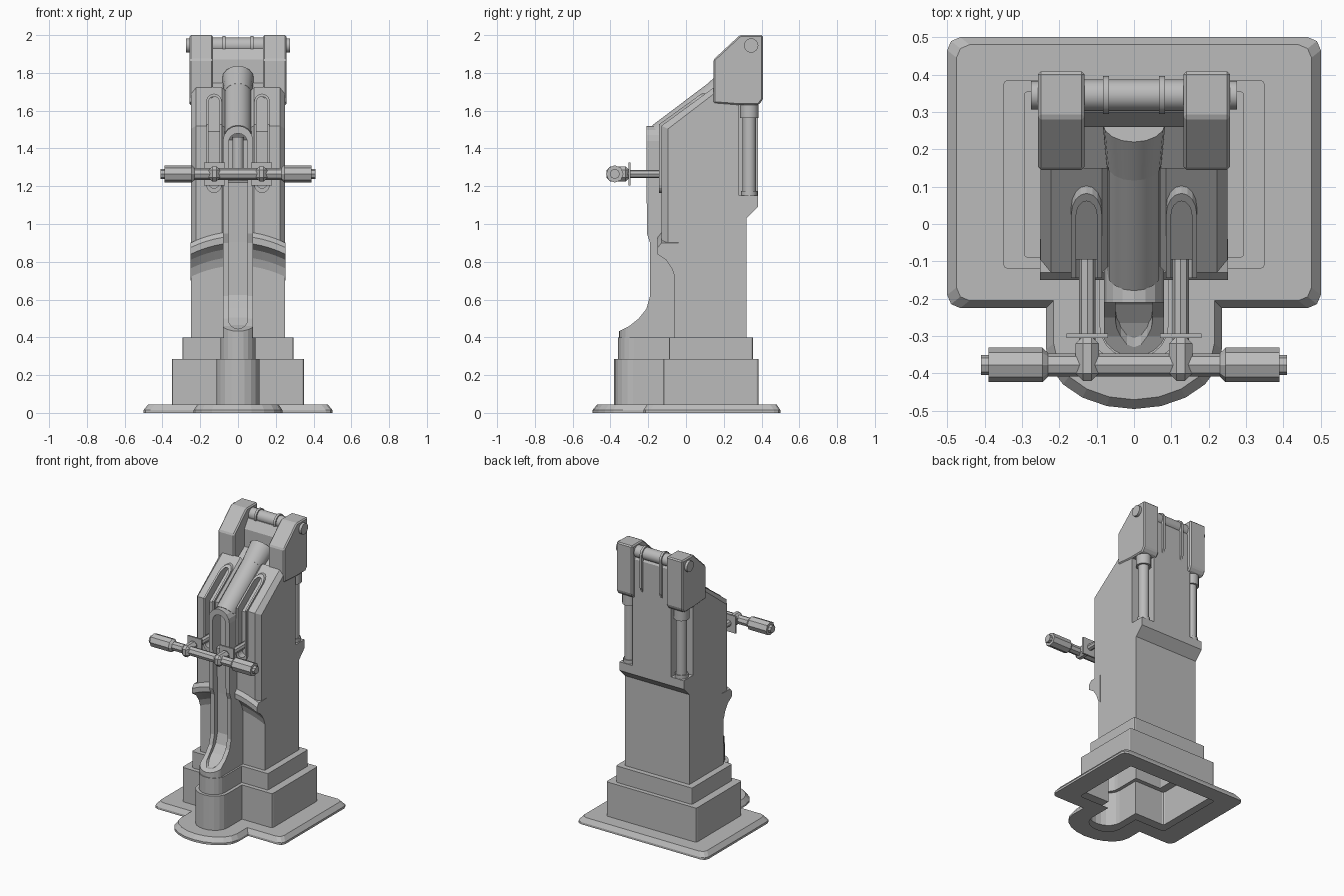
import bpy, bmesh, math
from mathutils import Vector

if "Cube" in bpy.data.objects:
    bpy.data.objects.remove(bpy.data.objects["Cube"])

grey = bpy.data.materials.new("plain_grey")
grey.use_nodes = True
grey.diffuse_color = (0.5, 0.5, 0.5, 1)
grey.node_tree.nodes["Principled BSDF"].inputs["Base Color"].default_value = (0.5, 0.5, 0.5, 1)


def finish(name, bm, smooth=False):
    bmesh.ops.recalc_face_normals(bm, faces=bm.faces)
    mesh = bpy.data.meshes.new(name)
    bm.to_mesh(mesh)
    bm.free()
    mesh.materials.append(grey)
    ob = bpy.data.objects.new(name, mesh)
    bpy.context.collection.objects.link(ob)
    if smooth:
        activate(ob)
        bpy.ops.object.shade_smooth_by_angle(angle=math.radians(35))
    return ob


def activate(ob):
    bpy.ops.object.select_all(action='DESELECT')
    ob.select_set(True)
    bpy.context.view_layer.objects.active = ob


def loft(name, sections, caps=(True, True)):
    """Skin a row of closed sections that share one point count."""
    bm = bmesh.new()
    rings = [[bm.verts.new(p) for p in s] for s in sections]
    n = len(rings[0])
    for a, b in zip(rings, rings[1:]):
        for i in range(n):
            bm.faces.new((a[i], a[(i + 1) % n], b[(i + 1) % n], b[i]))
    if caps[0]:
        bm.faces.new(rings[0])
    if caps[1]:
        bm.faces.new(rings[-1])
    return finish(name, bm)


def slab(name, profile, x0, x1):
    """Extrude a side profile (y, z) across x."""
    return loft(name, [[(x, y, z) for y, z in profile] for x in (x0, x1)])


def stadium(name, x, r, z0, z1, y0, y1):
    """Round-ended upright slot shape, extruded along y."""
    arc = [math.pi * i / 8 for i in range(9)]
    pts = [(x + r * math.cos(a), z1 - r + r * math.sin(a)) for a in arc]
    pts += [(x - r * math.cos(a), z0 + r - r * math.sin(a)) for a in arc]
    return loft(name, [[(px, y, pz) for px, pz in pts] for y in (y0, y1)])


def boolean(ob, tool, op):
    mod = ob.modifiers.new("cut", 'BOOLEAN')
    mod.operation, mod.object, mod.solver = op, tool, 'EXACT'
    activate(ob)
    bpy.ops.object.modifier_apply(modifier=mod.name)
    bpy.data.objects.remove(tool)
    return ob


def rod(name, p, q, r, sides=16, r2=None):
    p, q = Vector(p), Vector(q)
    bm = bmesh.new()
    bmesh.ops.create_cone(bm, cap_ends=True, segments=sides, radius1=r,
                          radius2=r if r2 is None else r2, depth=(q - p).length)
    turn = (q - p).to_track_quat('Z', 'Y').to_matrix()
    bmesh.ops.rotate(bm, verts=bm.verts, matrix=turn)
    bmesh.ops.translate(bm, verts=bm.verts, vec=(p + q) / 2)
    return finish(name, bm, sides > 8)


def box(name, x0, x1, y0, y1, z0, z1):
    return slab(name, [(y0, z0), (y1, z0), (y1, z1), (y0, z1)], x0, x1)


def chamfer(ob, width):
    mod = ob.modifiers.new("chamfer", 'BEVEL')
    mod.width, mod.segments = width, 1
    return ob


def outline(z, hw, front, back, lobe, nose, depth, c):
    """Plan outline: a block with a rounded lobe in front."""
    half = [(lobe * math.sin(a), nose + depth - depth * math.cos(a))
            for a in [math.pi / 2 * i / 5 for i in range(6)]]
    half += [(lobe, front), (hw - c, front), (hw - c * .3, front + c * .3), (hw, front + c),
             (hw, back - c), (hw - c * .3, back - c * .3), (hw - c, back)]
    pts = half + [(-x, y) for x, y in reversed(half[1:])]
    return [(x, y, z) for x, y in pts]


# Stepped pedestal, hollow underneath
tier1 = (0.35, -0.12, 0.385, 0.115, -0.38, 0.1, 0.012)
tier2 = (0.295, -0.09, 0.355, 0.092, -0.36, 0.085, 0.01)
loft("pedestal", [
    outline(0, *tier1),
    outline(0, 0.5, -0.225, 0.5, 0.235, -0.495, 0.16, 0.035),
    outline(0.015, 0.5, -0.225, 0.5, 0.235, -0.495, 0.16, 0.035),
    outline(0.045, 0.475, -0.205, 0.48, 0.215, -0.47, 0.15, 0.035),
    outline(0.045, *tier1), outline(0.285, *tier1),
    outline(0.285, *tier2), outline(0.4, *tier2)], (False, True))

# Column core with the flared rear shelf
slab("column", [(-0.06, 0.39), (0.32, 0.39), (0.32, 1.03), (0.38, 1.09), (0.38, 1.15),
                (0.28, 1.15), (0.28, 1.76), (0.15, 1.67), (-0.095, 1.49), (-0.095, 0.9),
                (-0.06, 0.85)], -0.25, 0.25)
slab("rear_panel", [(0.25, 1.1), (0.38, 1.1), (0.38, 1.9), (0.36, 1.93), (0.3, 1.93),
                    (0.26, 1.87), (0.26, 1.7)], -0.15, 0.15)

# Arched lip over the lower front
lip = [(-0.04, 0.7), (-0.06, 0.72), (-0.075, 0.765), (-0.105, 0.81), (-0.15, 0.84),
       (-0.15, 0.875), (-0.13, 0.9), (-0.04, 0.9)]
loft("arched_lip", [[(x, y, z + 0.06 * (1 - (x / 0.252) ** 2)) for y, z in lip]
                    for x in [0.252 * i / 6 for i in range(-6, 7)]])


def front_profile(d):
    """Upright then sloping front, set back by d."""
    return [(-0.13 + d, 0.9), (-0.13 + d, 1.52 - d / 2), (0.15, 1.725 - d), (0.15, 1.6),
            (-0.05, 1.45), (-0.05, 0.9)]


for s, side in ((1, "left"), (-1, "right")):
    # Slotted front panel with chamfered outer edge and raised slot rim
    panel = loft(side + "_front_panel", [[(s * x, y, z) for y, z in front_profile(d)]
                 for x, d in ((0.07, 0.015), (0.085, 0), (0.222, 0), (0.25, 0.034))])
    boolean(panel, stadium("slot", s * 0.127, 0.028, 1.19, 1.675, -0.3, 0.3), 'DIFFERENCE')
    rim = slab(side + "_slot_rim", front_profile(-0.014), s * 0.08, s * 0.175)
    boolean(rim, stadium("rim_outer", s * 0.127, 0.041, 1.165, 1.69, -0.3, 0.3), 'INTERSECT')
    boolean(rim, stadium("rim_inner", s * 0.127, 0.028, 1.19, 1.675, -0.4, 0.4), 'DIFFERENCE')

    # Head cheek and rear piston
    chamfer(slab(side + "_head_cheek",
                 [(0.145, 1.64), (0.145, 1.87), (0.285, 2.0), (0.408, 2.0), (0.408, 1.66),
                  (0.385, 1.63), (0.27, 1.63)], s * 0.132, s * 0.257), 0.008)
    rod(side + "_head_pin", (s * 0.25, 0.345, 1.945), (s * 0.275, 0.345, 1.945), 0.038)
    rod(side + "_piston_rod", (s * 0.2, 0.335, 1.14), (s * 0.2, 0.335, 1.6), 0.036, 12)
    rod(side + "_piston_collar", (s * 0.2, 0.335, 1.56), (s * 0.2, 0.335, 1.64), 0.05, 12)
    rod(side + "_piston_foot", (s * 0.2, 0.335, 1.15), (s * 0.2, 0.335, 1.175), 0.043, 12)

    # Clamp ring with its strap down the back
    rod(side + "_clamp_ring", (s * 0.067, 0.345, 1.945), (s * 0.083, 0.345, 1.945), 0.051)
    slab(side + "_clamp_strap", [(0.37, 1.66), (0.395, 1.72), (0.395, 1.945), (0.37, 1.945)],
         s * 0.067, s * 0.083)

    # Handle half: arm, flange, knuckle, grip and end stub
    x = s * 0.125
    rod(side + "_handle_arm", (x, -0.31, 1.265), (x, -0.08, 1.265), 0.022, 8)
    box(side + "_arm_flange", x - 0.055, x + 0.055, -0.305, -0.293, 1.205, 1.325)
    chamfer(box(side + "_knuckle", x - 0.031, x + 0.031, -0.42, -0.3, 1.225, 1.305), 0.02)
    rod(side + "_grip", (s * 0.245, -0.377, 1.265), (s * 0.39, -0.377, 1.265), 0.046, 8)
    rod(side + "_grip_neck", (s * 0.23, -0.377, 1.265), (s * 0.245, -0.377, 1.265),
        *((0.032, 8, 0.046)))
    rod(side + "_end_stub", (s * 0.385, -0.377, 1.265), (s * 0.41, -0.377, 1.265), 0.027, 8)

rod("handle_bar", (-0.24, -0.377, 1.265), (0.24, -0.377, 1.265), 0.031, 8)
rod("head_axle", (-0.14, 0.345, 1.945), (0.14, 0.345, 1.945), 0.042)

# Front spine: curved foot, arched top, recessed channel
curve = [(-0.36, 0.43), (-0.3, 0.46), (-0.25, 0.5), (-0.21, 0.55), (-0.19, 0.62),
         (-0.19, 0.9), (-0.207, 0.95), (-0.21, 1.55)]
spine = slab("front_spine", [(-0.05, 0.39), (-0.36, 0.39)] + curve + [(-0.05, 1.55)], -0.09, 0.09)
boolean(spine, stadium("arch", 0, 0.08, 0.2, 1.52, -0.5, 0.3), 'INTERSECT')
plan = outline(0.3, 0.1, -0.1, 0.1, 0.09, -0.355, 0.085, 0.01)
boolean(spine, loft("foot_round", [plan, [(x, y, 1.7) for x, y, z in plan]]), 'INTERSECT')
floor = [(y + 0.035, z + 0.005) for y, z in curve[:-2]]
floor += [(-0.165, 1.22), (-0.12, 1.23), (-0.12, 1.55)]
channel = slab("channel", [(-0.6, 0.435)] + floor + [(-0.6, 1.55)], -0.07, 0.07)
boolean(channel, stadium("channel_round", 0, 0.05, 0.445, 1.48, -0.8, 0.3), 'INTERSECT')
boolean(spine, channel, 'DIFFERENCE')
rod("channel_plunger", (0, -0.15, 1.23), (0, -0.15, 1.46), 0.03, 12)

# Sloping barrel with a flared end cap
rod("barrel", (0, -0.135, 1.465), (0, 0.23, 1.74), 0.072)
rod("barrel_cap", (0, 0.16, 1.687), (0, 0.27, 1.77), 0.073, 16, 0.084)
